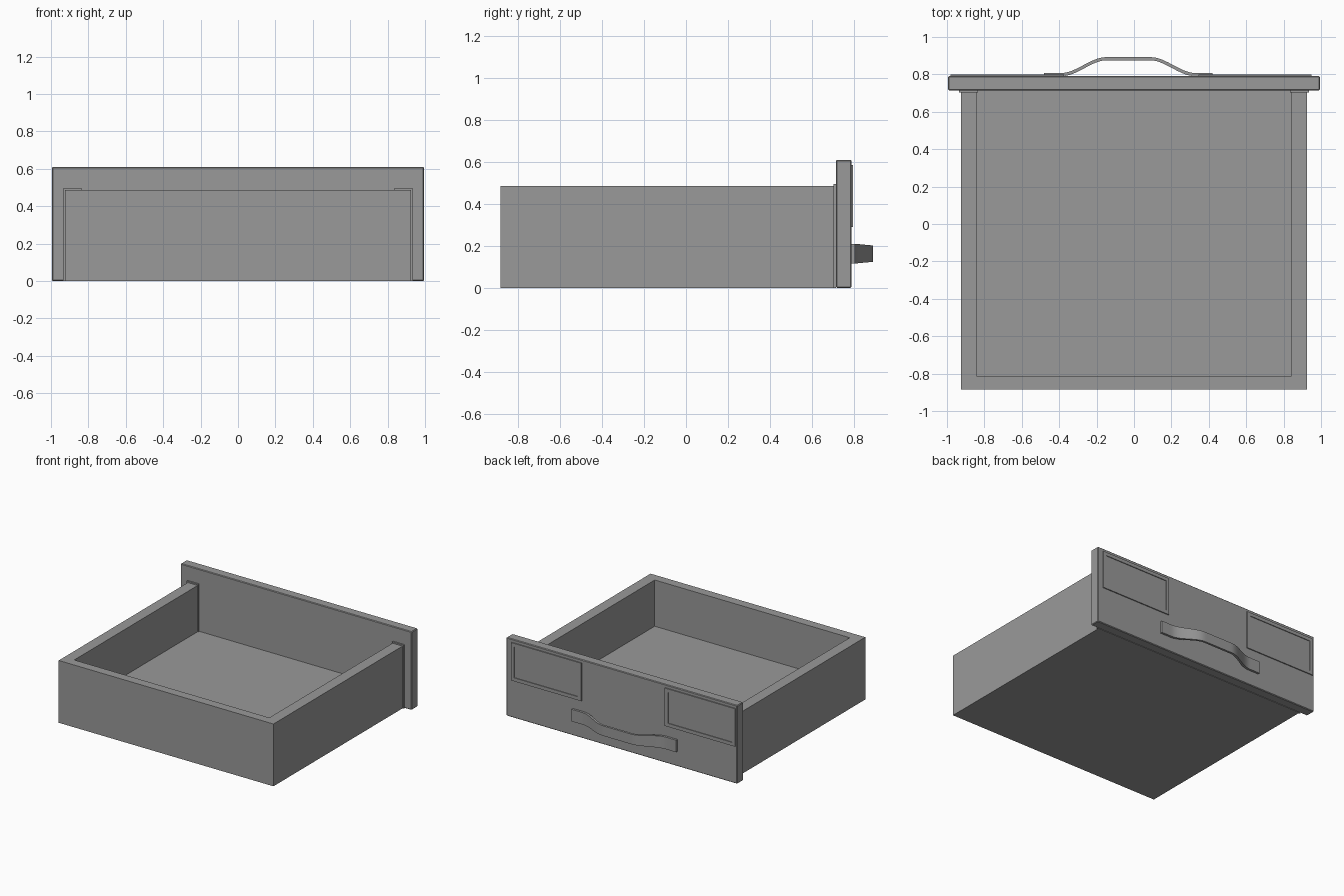
import bpy
import bmesh
from mathutils import Matrix, Vector

cube = bpy.data.objects.get("Cube")
if cube:
    bpy.data.objects.remove(cube, do_unlink=True)

# One plain grey for the whole drawer
GREY = (0.32, 0.32, 0.32, 1.0)
grey = bpy.data.materials.new("plain_grey")
grey.use_nodes = True
grey.diffuse_color = GREY
grey.node_tree.nodes["Principled BSDF"].inputs["Base Color"].default_value = GREY


def finish(name, bm, bevel=0.0):
    bmesh.ops.recalc_face_normals(bm, faces=bm.faces)
    mesh = bpy.data.meshes.new(name)
    bm.to_mesh(mesh)
    bm.free()
    mesh.materials.append(grey)
    obj = bpy.data.objects.new(name, mesh)
    bpy.context.collection.objects.link(obj)
    if bevel:
        mod = obj.modifiers.new("edge_bevel", "BEVEL")
        mod.width = bevel
        mod.segments = 1
    return obj


def box_mesh(low, high):
    low, high = Vector(low), Vector(high)
    bm = bmesh.new()
    place = Matrix.Translation((low + high) / 2) @ Matrix.Diagonal((*(high - low), 1))
    bmesh.ops.create_cube(bm, size=1, matrix=place)
    return bm


def box(name, low, high, bevel=0.0):
    return finish(name, box_mesh(low, high), bevel)


# Main sizes
W, INNER = 0.925, 0.84
REAR, JOINT, FACE = -0.885, 0.715, 0.79
RIM, FLOOR = 0.485, 0.125

# Drawer box: floor, end wall and mirrored side walls
box("drawer_floor", (-INNER, REAR + 0.07, 0), (INNER, JOINT, FLOOR))
box("end_wall", (-W, REAR, 0), (W, REAR + 0.07, RIM))
for side, sign in (("left", 1), ("right", -1)):
    xs = sorted((sign * INNER, sign * W))
    box(side + "_wall", (xs[0], REAR + 0.07, 0), (xs[1], JOINT, RIM))
    # Thin joint strip where the wall meets the face board
    xs = sorted((sign * (INNER - 0.005), sign * (W + 0.01)))
    box(side + "_joint_strip", (xs[0], JOINT - 0.012, 0), (xs[1], JOINT, RIM + 0.01))

# Face board
box("face_board", (-0.995, JOINT, 0), (0.995, FACE, 0.61), 0.005)

# Label panels: thin plates with a recessed centre
for side, x0, x1 in (("left", 0.345, 0.95), ("right", -0.98, -0.375)):
    bm = box_mesh((x0, FACE - 0.001, 0.29), (x1, FACE + 0.008, 0.585))
    bm.normal_update()
    outer = max(bm.faces, key=lambda f: f.normal.y)
    bmesh.ops.inset_region(bm, faces=[outer], thickness=0.038)
    inner = bmesh.ops.extrude_face_region(bm, geom=[outer])
    verts = [v for v in inner["geom"] if isinstance(v, bmesh.types.BMVert)]
    bmesh.ops.translate(bm, verts=verts, vec=(0, -0.006, 0))
    if outer.is_valid:
        bmesh.ops.delete(bm, geom=[outer], context="FACES_ONLY")
    finish(side + "_label_panel", bm)

# Bowed strap handle, swept from one flat foot to the other
CENTRE, HALF, STEPS = -0.03, 0.45, 60
THICK = 0.017
bm = bmesh.new()
rings = []
for i in range(STEPS + 1):
    x = -HALF + 2 * HALF * i / STEPS
    t = min(max((0.36 - abs(x)) / 0.24, 0), 1)
    rise = t * t * (3 - 2 * t)
    slope = 0.085 * 6 * t * (1 - t) / 0.24
    y = FACE + 0.017 + 0.085 * rise
    depth = THICK * (1 + slope * slope) ** 0.5
    half_height = 0.047 - 0.008 * rise
    rings.append([bm.verts.new((CENTRE + x, y - dy, 0.163 + dz))
                  for dy, dz in ((0, -half_height), (0, half_height),
                                 (depth, half_height), (depth, -half_height))])
for a, b in zip(rings, rings[1:]):
    for k in range(4):
        n = (k + 1) % 4
        bm.faces.new((a[k], a[n], b[n], b[k]))
bm.faces.new(rings[0])
bm.faces.new(rings[-1])
handle = finish("handle", bm)
bpy.ops.object.select_all(action="DESELECT")
handle.select_set(True)
bpy.context.view_layer.objects.active = handle
bpy.ops.object.shade_smooth_by_angle()
